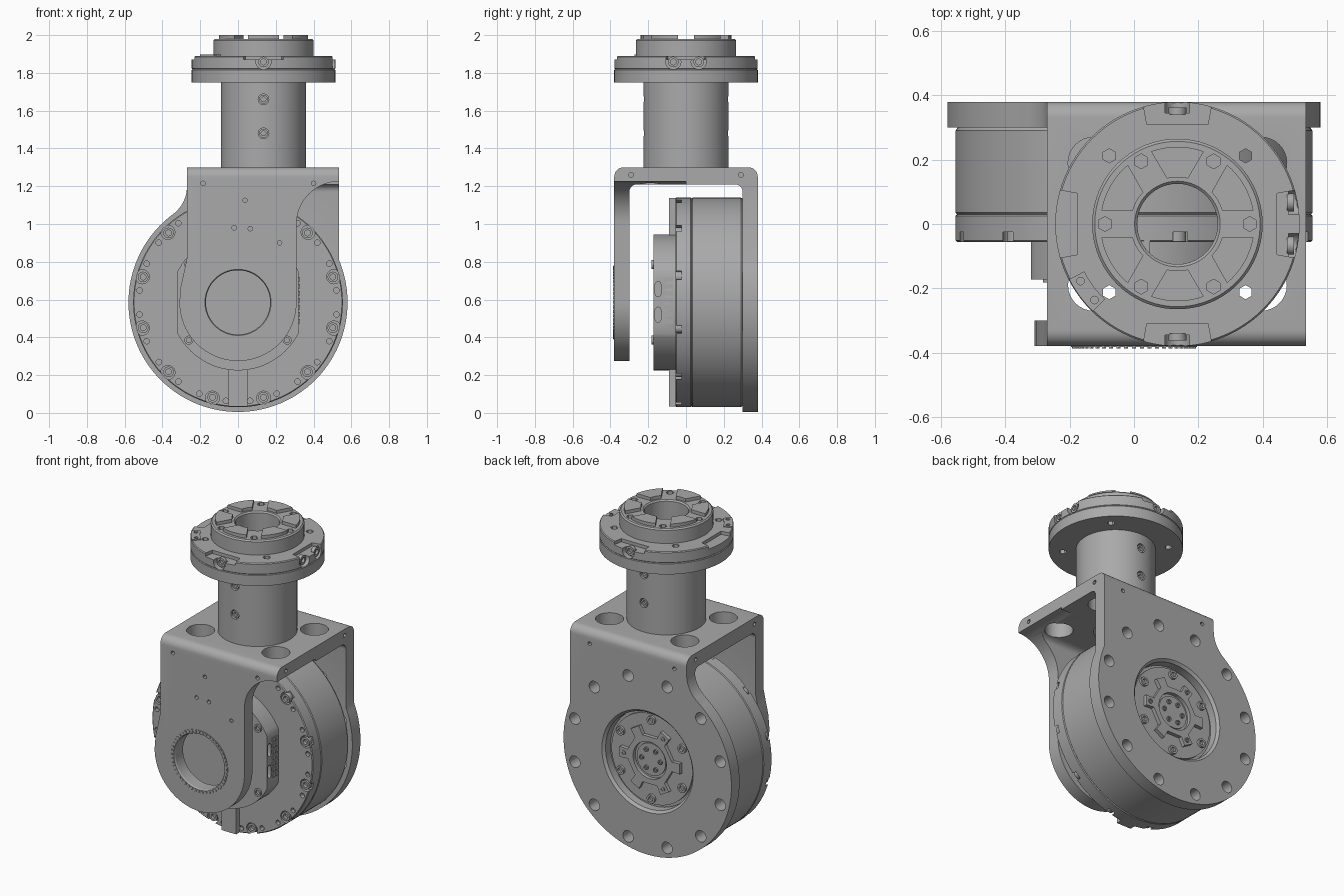
import bpy, bmesh
from math import sin, cos, radians
from mathutils import Vector, Matrix

if "Cube" in bpy.data.objects:
    bpy.data.objects.remove(bpy.data.objects["Cube"], do_unlink=True)

grey = bpy.data.materials.new("machined grey")
grey.use_nodes = True
grey.diffuse_color = (0.4, 0.4, 0.4, 1)
grey.node_tree.nodes["Principled BSDF"].inputs["Base Color"].default_value = (0.4, 0.4, 0.4, 1)

CZ = 0.585          # height of the motor axis
CX = 0.135          # x of the column axis
X0, X1 = -0.27, 0.535   # bracket sides


def finish(name, bm):
    bmesh.ops.remove_doubles(bm, verts=bm.verts, dist=1e-5)
    bmesh.ops.recalc_face_normals(bm, faces=bm.faces)
    me = bpy.data.meshes.new(name)
    bm.to_mesh(me)
    bm.free()
    me.materials.append(grey)
    ob = bpy.data.objects.new(name, me)
    bpy.context.collection.objects.link(ob)
    return ob


def place(axis, u, v, t):
    return {"x": (t, u, v), "y": (u, t, v), "z": (u, v, t)}[axis]


def prism(name, pts, a, b, axis):
    bm = bmesh.new()
    f = bm.faces.new([bm.verts.new(place(axis, u, v, a)) for u, v in pts])
    r = bmesh.ops.extrude_face_region(bm, geom=[f])
    move = Vector(place(axis, 0, 0, b - a))
    bmesh.ops.translate(bm, vec=move, verts=[g for g in r["geom"] if isinstance(g, bmesh.types.BMVert)])
    return finish(name, bm)


def lathe(name, pts, axis, u, v, seg=96, closed=True):
    bm = bmesh.new()
    rings = [[bm.verts.new(place(axis, u + r * cos(radians(360 * i / seg)),
                                 v + r * sin(radians(360 * i / seg)), t))
              for i in range(seg)] for r, t in pts]
    pairs = list(zip(rings, rings[1:])) + ([(rings[-1], rings[0])] if closed else [])
    for p, q in pairs:
        for i in range(seg):
            j = (i + 1) % seg
            bm.faces.new((p[i], p[j], q[j], q[i]))
    return finish(name, bm)


def cyl(r, p, q, seg=24, socket=0):
    """Round bar from p to q, with an optional socket sunk in its q end."""
    p, q = Vector(p), Vector(q)
    d = q - p
    m = Matrix.Translation((p + q) / 2) @ d.to_track_quat("Z", "Y").to_matrix().to_4x4()
    bm = bmesh.new()
    bmesh.ops.create_cone(bm, cap_ends=True, segments=seg, radius1=r, radius2=r, depth=d.length, matrix=m)
    if socket:
        bm.normal_update()
        top = max(bm.faces, key=lambda f: f.calc_center_median().dot(d))
        bmesh.ops.inset_region(bm, faces=[top], thickness=r * 0.45)
        low = bmesh.ops.extrude_face_region(bm, geom=[top])["geom"]
        bmesh.ops.delete(bm, geom=[top], context="FACES_ONLY")
        bmesh.ops.translate(bm, vec=-d.normalized() * socket,
                            verts=[g for g in low if isinstance(g, bmesh.types.BMVert)])
    return finish("bar", bm)


def join(name, obs):
    bm = bmesh.new()
    for o in obs:
        bm.from_mesh(o.data)
        bpy.data.objects.remove(o, do_unlink=True)
    return finish(name, bm)


def cut(ob, cutters, op="DIFFERENCE"):
    tool = join("cutter", cutters)
    tool.hide_render = True
    mod = ob.modifiers.new("cut", "BOOLEAN")
    mod.object, mod.operation, mod.solver = tool, op, "EXACT"
    bpy.context.view_layer.update()
    me = bpy.data.meshes.new_from_object(ob.evaluated_get(bpy.context.evaluated_depsgraph_get()))
    ob.modifiers.clear()
    ob.data = me
    bpy.data.objects.remove(tool, do_unlink=True)


def arc(cx, cy, r, a, b, n):
    return [(cx + r * cos(radians(a + (b - a) * i / n)), cy + r * sin(radians(a + (b - a) * i / n)))
            for i in range(n + 1)]


def box(x, y, z):
    return prism("box", [(x[0], y[0]), (x[1], y[0]), (x[1], y[1]), (x[0], y[1])], z[0], z[1], "z")


def on_motor(r, deg):
    return r * cos(radians(deg)), CZ + r * sin(radians(deg))


def ybar(r, x, z, a, b, seg=20, socket=0):
    return cyl(r, (x, a, z), (x, b, z), seg, socket)


ring = [15 + 30 * k for k in range(12)]     # bolt circle angles

# Bracket: U section trimmed to a different outline at the front and the back
u_section = ([(-0.38, -0.1), (-0.3, -0.1)] + arc(-0.26, 1.17, 0.04, 180, 90, 6)
             + arc(0.26, 1.17, 0.04, 90, 0, 6) + [(0.3, -0.1), (0.38, -0.1)]
             + arc(0.33, 1.25, 0.05, 0, 90, 8) + arc(-0.33, 1.25, 0.05, 90, 180, 8))
front_outline = ([(X0, 1.4), (X0, 0.82), (-0.285, 0.75), (-0.303, 0.67)]
                 + arc(0, CZ, 0.31, 180, 360, 48) + arc(X1, 1.0, 0.225, 180, 90, 16) + [(X1, 1.4)])
back_outline = ([(X0, 1.4)] + arc(-0.455, 1.2, 0.185, 0, -53.5, 10)
                + arc(0, CZ, 0.58, 126.5, 382.7, 80) + [(X1, 1.4)])
for name, outline, a, b, s in (("bracket_front", front_outline, -0.5, 0, -1),
                               ("bracket_back", back_outline, 0, 0.5, 1)):
    part = prism(name, u_section, -0.7, 0.7, "x")
    cut(part, [prism("outline", outline, a, b, "y")], "INTERSECT")
    tools = [cyl(0.125, (CX, 0, 1.1), (CX, 0, 1.4), 64)]
    tools += [cyl(0.08, (CX + dx, s * 0.19, 1.1), (CX + dx, s * 0.19, 1.4), 32) for dx in (-0.26, 0.26)]
    tools += [cyl(0.013, (x - 0.03, s * 0.29, 1.26), (x + 0.03, s * 0.29, 1.26), 12) for x in (X0, X1)]
    if s < 0:
        tools.append(ybar(0.195, 0, CZ, -0.5, -0.2, 64))
        tools += [ybar(0.012, x, z, -0.5, -0.34, 12) for x, z in
                  ((-0.185, 1.215), (0.4, 1.215), (0.037, 1.125), (-0.02, 0.98), (0.065, 0.975), (0.22, 0.9))]
    else:
        tools.append(lathe("opening", [(0, 0.2), (0.3, 0.2), (0.3, 0.365), (0.33, 0.395), (0, 0.395)],
                           "y", 0, CZ, closed=False))
        tools += [ybar(0.036, *on_motor(0.52, d), 0.25, 0.5) for d in ring]
        tools += [ybar(0.012, x, 1.215, 0.34, 0.5, 12) for x in (-0.185, 0.4)]
    cut(part, tools)

# Bearing ring in the front arm, with fine teeth
lathe("bearing_ring", [(0.17, -0.3), (0.17, -0.375), (0.175, -0.383), (0.196, -0.383), (0.196, -0.3)],
      "y", 0, CZ)
join("bearing_teeth", [ybar(0.007, *on_motor(0.186, 7.5 * k), -0.38, -0.387, 6) for k in range(48)])

# Motor body with rim notches and small holes
motor = lathe("motor_body", [(0, -0.056), (0.55, -0.056), (0.555, -0.051), (0.555, 0.025), (0.55, 0.03),
                             (0.555, 0.035), (0.555, 0.29), (0.548, 0.3), (0.297, 0.3), (0.297, 0.32),
                             (0.28, 0.32), (0.28, 0.335), (0, 0.335)], "y", 0, CZ, 120, closed=False)
cut(motor, [ybar(0.0375, *on_motor(0.525, d), -0.1, -0.025) for d in ring]
    + [ybar(0.015, *on_motor(0.525, d + e), -0.1, -0.03, 12) for d in ring for e in (-8, 8)])
join("rim_screws", [ybar(0.028, *on_motor(0.52, d), -0.02, -0.055, 18, 0.02) for d in ring])
for name, z in (("top_rib", (1.0 - 0.1, 1.138)), ("bottom_rib", (0.034, 0.28))):
    box((-0.05, 0.05), (-0.09, -0.05), z)

# Electronics housing: disc with two flat sides, sockets and pins
flat = 27.3
outline = arc(0, CZ, 0.36, flat, 180 - flat, 32) + arc(0, CZ, 0.36, 180 + flat, 360 - flat, 32)
housing = prism("electronics_housing", outline, -0.172, -0.05, "y")
slots = []
for z in (0.52, 0.655):
    pts = arc(-0.148, z + 0.025, 0.015, 0, 180, 8) + arc(-0.148, z - 0.025, 0.015, 180, 360, 8)
    slots.append(prism("slot", pts, 0.3, 0.4, "x"))
cut(housing, slots)
pins = []
for k in range(7):
    z = 0.485 + 0.037 * k
    pins += [box((0.31, 0.327), (y - 0.012, y + 0.012), (z - 0.012, z + 0.012)) for y in (-0.108, -0.08)]
join("connector_pins", pins)
join("housing_screws", [ybar(0.024, x, CZ + dz, -0.16, -0.182, 18, 0.015)
                        for x in (-0.26, 0.26) for dz in (-0.2, 0.2)])

# Output hub in the rear opening
star = []
for k in range(6):
    star += [on_motor(r, 60 * k + d) for r, d in ((0.15, -18), (0.155, -11), (0.21, -9),
                                                  (0.21, 9), (0.155, 11), (0.15, 18))]
hub = prism("output_star", star, 0.33, 0.358, "y")
cut(hub, [ybar(0.115, 0, CZ, 0.32, 0.4, 40)])
ybar(0.1, 0, CZ, 0.33, 0.343, 40).name = "output_centre"
join("output_screws", [ybar(0.027, *on_motor(0.245, 30 + 60 * k), 0.33, 0.35, 18, 0.015) for k in range(6)]
     + [ybar(0.015, *on_motor(0.065, 60 * k), 0.34, 0.352, 12, 0.008) for k in range(6)]
     + [ybar(0.015, *on_motor(0.18, 60 * k), 0.35, 0.364, 12, 0.008) for k in range(0, 6, 2)])

# Column with front and back screws
column = lathe("column", [(0.125, 1.299), (0.225, 1.299), (0.225, 1.751), (0.125, 1.751)], "z", CX, 0)
cut(column, [ybar(0.028, CX, z, s * 0.19, s * 0.3) for z in (1.48, 1.66) for s in (-1, 1)])
join("column_screws", [ybar(0.023, CX, z, s * 0.18, s * 0.217, 18, 0.015)
                       for z in (1.48, 1.66) for s in (-1, 1)])

# Flange and raised hub
flange = lathe("flange", [(0.125, 1.75), (0.38, 1.75), (0.38, 1.816), (0.376, 1.82), (0.38, 1.824),
                          (0.38, 1.885), (0.375, 1.89), (0.265, 1.89), (0.265, 1.972), (0.257, 1.98),
                          (0.133, 1.98), (0.125, 1.972)], "z", CX, 0)
pockets = []
for d in range(0, 360, 90):
    c, s = cos(radians(d)), sin(radians(d))
    pts = [(CX + r * c - w * s, r * s + w * c) for r, w in
           ((0.31, -0.095), (0.42, -0.115), (0.42, 0.115), (0.31, 0.095))]
    pockets.append(prism("pocket", pts, 1.87, 1.93, "z"))
cut(flange, pockets)
bores = [cyl(0.022, (CX + dx, dy, 1.7), (CX + dx, dy, 1.92), 6) for dx in (-0.212, 0.212) for dy in (-0.212, 0.212)]
bores += [cyl(0.023, (CX + 0.225 * cos(radians(60 * k)), 0.225 * sin(radians(60 * k)), 1.93),
              (CX + 0.225 * cos(radians(60 * k)), 0.225 * sin(radians(60 * k)), 2.05), 6) for k in range(6)]
rim = [((CX, -1, 0), 0), ((CX, 1, 0), 0), ((CX, 0, 0), -0.067), ((CX, 0, 0), 0.067)]
screws = []
for (x, side, _), y in rim:
    def at(r):
        return (x, side * r, 1.858) if side else (x + r, y, 1.858)
    bores.append(cyl(0.04, at(0.345), at(0.45)))
    screws.append(cyl(0.028, at(0.34), at(0.362), 18, 0.015))
cut(flange, bores)
join("flange_screws", screws)

# Six raised pads on the hub
pads = []
for k in range(6):
    m = 90 + 60 * k
    pts = arc(CX, 0, 0.24, m - 20, m + 20, 10) + arc(CX, 0, 0.145, m + 13, m - 13, 6)
    pads.append(prism("pad", pts, 1.97, 2.0, "z"))
join("hub_pads", pads)

# Small two-hole cover plate on the flange
tab = prism("cover_plate", arc(CX, 0, 0.378, 207, 226, 6) + arc(CX, 0, 0.325, 226, 207, 6), 1.88, 1.897, "z")
cut(tab, [cyl(0.012, (CX + 0.35 * cos(radians(d)), 0.35 * sin(radians(d)), 1.885),
              (CX + 0.35 * cos(radians(d)), 0.35 * sin(radians(d)), 1.95), 12) for d in (210.5, 222.5)])

# Names and shading
for ob in bpy.data.objects:
    if ob.type == "MESH":
        if ob.name.startswith("box"):
            ob.name = "motor_rib"
        ob.select_set(True)
        bpy.context.view_layer.objects.active = ob
bpy.ops.object.shade_smooth_by_angle(angle=radians(30))
